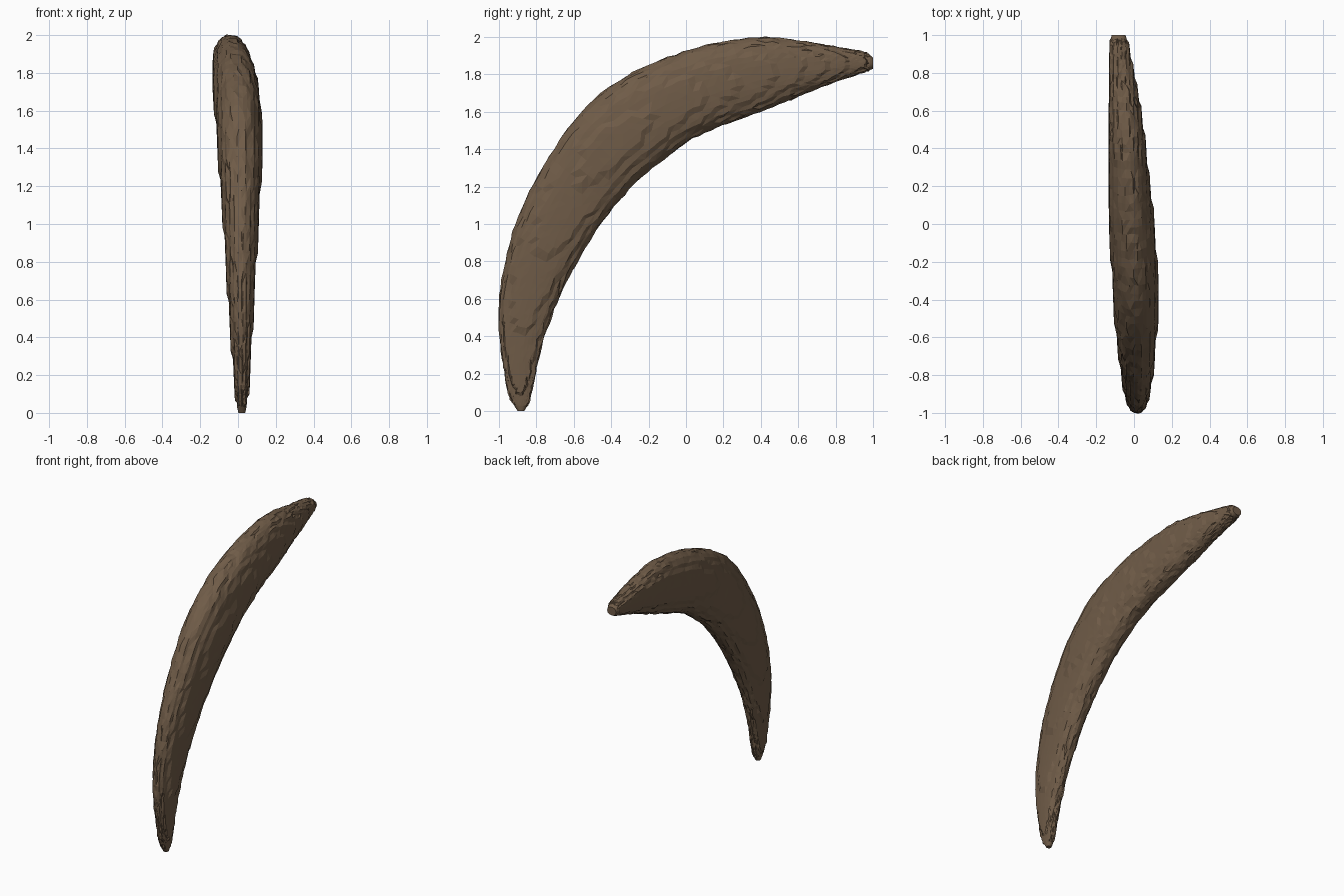
import bpy, bmesh, math, random
from mathutils import Vector

if "Cube" in bpy.data.objects:
    bpy.data.objects.remove(bpy.data.objects["Cube"])

random.seed(4)

# Stations along the horn: outer y, outer z, inner y, inner z, centre x, half width
S = [(-.90, .00, -.865, .00, .02, .018), (-.945, .08, -.835, .06, .02, .032),
     (-.97, .20, -.81, .18, .02, .043), (-1.0, .45, -.765, .37, .018, .058),
     (-.985, .70, -.69, .58, .016, .072), (-.91, 1.0, -.58, .80, .016, .088),
     (-.79, 1.26, -.44, 1.02, .014, .103), (-.60, 1.55, -.27, 1.22, .010, .118),
     (-.37, 1.76, -.09, 1.37, .002, .121), (-.10, 1.89, .10, 1.49, -.012, .120),
     (.15, 1.965, .29, 1.56, -.027, .110), (.42, 2.0, .50, 1.64, -.040, .097),
     (.64, 1.975, .67, 1.71, -.053, .082), (.82, 1.945, .83, 1.77, -.068, .065),
     (.95, 1.92, .95, 1.81, -.078, .050), (1.0, 1.89, 1.0, 1.83, -.082, .036)]
S = [Vector(s) for s in S]
STEPS, SIDES, POWER, TERRACE = 6, 40, 0.88, 0.022


def station(t):
    """Smooth (Catmull-Rom) interpolation between stations."""
    i = min(int(t), len(S) - 2)
    f = t - i
    p0, p1, p2, p3 = (S[max(i - 1, 0)], S[i], S[i + 1], S[min(i + 2, len(S) - 1)])
    return (p1 * 2 + (p2 - p0) * f + (p0 * 2 - p1 * 5 + p2 * 4 - p3) * f * f
            + (p1 * 3 - p0 - p2 * 3 + p3) * f ** 3) * 0.5


def spow(v):
    return math.copysign(abs(v) ** POWER, v)


# Horn body: lofted rounded sections, slightly terraced and chipped
bm = bmesh.new()
rings = []
count = (len(S) - 1) * STEPS
for k in range(count + 1):
    oy, oz, iy, iz, cx, hw = station(k / STEPS)
    centre = Vector((cx, (oy + iy) / 2, (oz + iz) / 2))
    half = Vector((0, (oy - iy) / 2, (oz - iz) / 2))
    rough = 0.005 if 3 < k < count - 3 else 0.0
    ring = []
    for j in range(SIDES):
        a = math.tau * j / SIDES
        r = 1 + random.uniform(-rough, rough) * 2
        p = centre + half * spow(math.cos(a)) * r
        p.x += hw * spow(math.sin(a)) * r
        if rough:
            p.x += 0.45 * (round(p.x / TERRACE) * TERRACE - p.x)
            p.y += random.uniform(-rough, rough)
            p.z += random.uniform(-rough, rough)
        ring.append(bm.verts.new(p))
    rings.append(ring)
for a, b in zip(rings, rings[1:]):
    for j in range(SIDES):
        n = (j + 1) % SIDES
        bm.faces.new((a[j], a[n], b[n], b[j]))
bm.faces.new(rings[0])
bm.faces.new(rings[-1])
bmesh.ops.triangulate(bm, faces=bm.faces[:])
bmesh.ops.recalc_face_normals(bm, faces=bm.faces[:])

mesh = bpy.data.meshes.new("curved_horn")
bm.to_mesh(mesh)
bm.free()
horn = bpy.data.objects.new("curved_horn", mesh)
bpy.context.collection.objects.link(horn)

brown = bpy.data.materials.new("dull brown")
brown.diffuse_color = (0.16, 0.106, 0.064, 1)
brown.use_nodes = True
brown.node_tree.nodes["Principled BSDF"].inputs["Base Color"].default_value = brown.diffuse_color
mesh.materials.append(brown)
